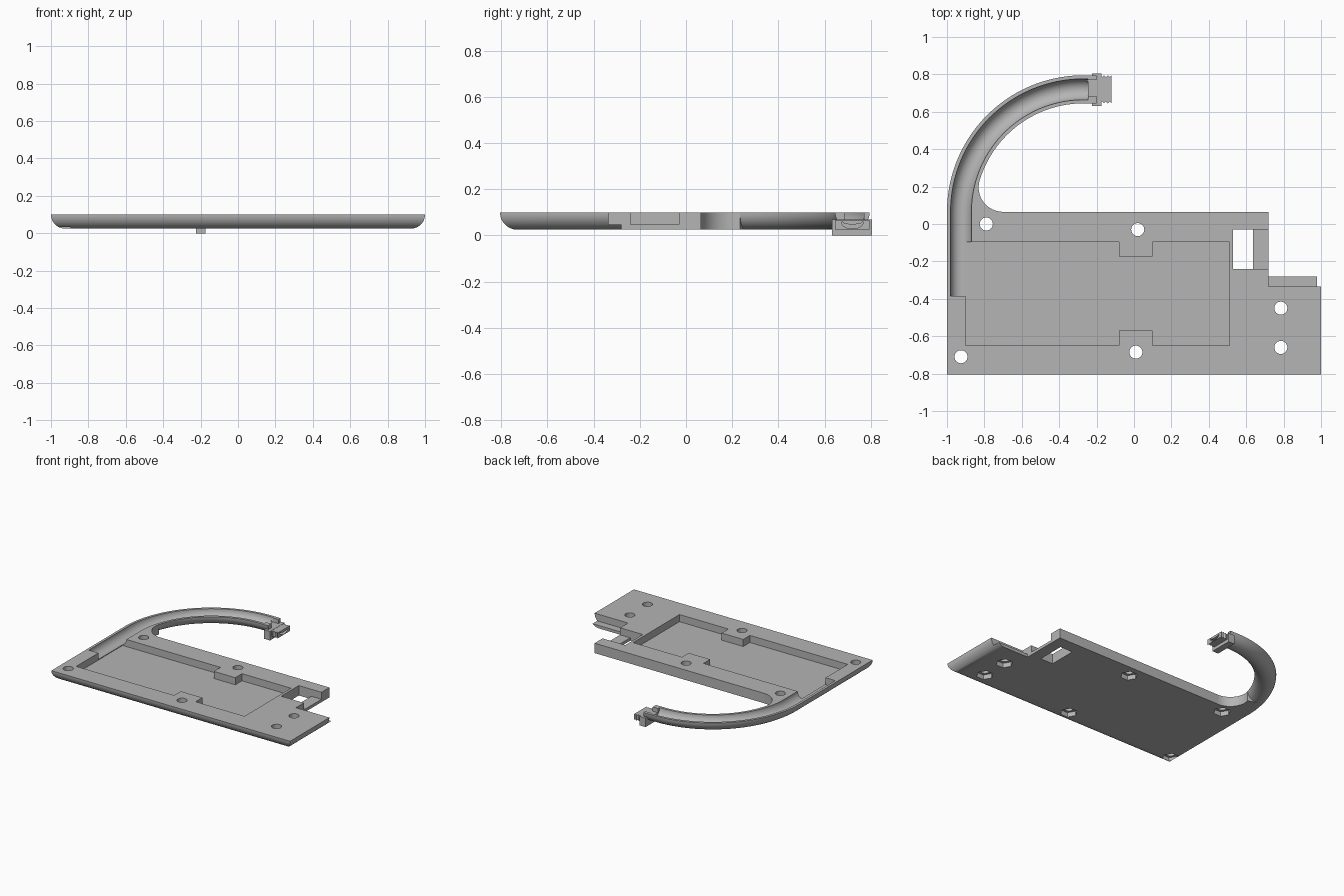
import bpy, bmesh
from math import pi, cos, sin, atan2, radians

cube = bpy.data.objects.get("Cube")
if cube:
    bpy.data.objects.remove(cube, do_unlink=True)

GREY = (0.46, 0.46, 0.46, 1)
mat = bpy.data.materials.new("plain grey")
mat.use_nodes = True
mat.diffuse_color = GREY
mat.node_tree.nodes["Principled BSDF"].inputs["Base Color"].default_value = GREY

BOTTOM, TOP = 0.025, 0.1
ROUND = TOP - BOTTOM            # rounding radius of the shell
FRONT, BACK = -0.805, 0.065
CX, CY, R = -0.27, BACK, 0.655  # centre and radius of the arm's bend
BORE = 0.056                    # radius of the cable channel
cutters = []


def finish(name, bm):
    bmesh.ops.recalc_face_normals(bm, faces=bm.faces)
    mesh = bpy.data.meshes.new(name)
    bm.to_mesh(mesh)
    bm.free()
    mesh.materials.append(mat)
    ob = bpy.data.objects.new(name, mesh)
    bpy.context.collection.objects.link(ob)
    return ob


def loft(name, rings):
    bm = bmesh.new()
    vs = [[bm.verts.new(p) for p in ring] for ring in rings]
    n = len(vs[0])
    for a, b in zip(vs, vs[1:]):
        for i in range(n):
            j = (i + 1) % n
            bm.faces.new((a[i], a[j], b[j], b[i]))
    bm.faces.new(vs[0])
    bm.faces.new(vs[-1])
    return finish(name, bm)


def prism(name, pts, axis, lo, hi):
    place = {"x": lambda a, b, t: (t, a, b),
             "y": lambda a, b, t: (a, t, b),
             "z": lambda a, b, t: (a, b, t)}[axis]
    return loft(name, [[place(a, b, t) for a, b in pts] for t in (lo, hi)])


def box(name, x0, x1, y0, y1, z0, z1):
    return prism(name, [(x0, y0), (x1, y0), (x1, y1), (x0, y1)], "z", z0, z1)


def arc(cx, cy, r, a0, a1, n=12, squash=1):
    angles = [a0 + (a1 - a0) * i / n for i in range(n + 1)]
    return [(cx + r * cos(a), cy + squash * r * sin(a)) for a in angles]


def sweep(name, section, start, end_x):
    stations = [(CX, start, pi)] if start < CY else []
    stations += [(CX, CY, pi - pi / 2 * i / 40) for i in range(41)]
    stations.append((end_x, CY, pi / 2))
    return loft(name, [[(x + cos(a) * (R + u), y + sin(a) * (R + u), z)
                        for u, z in section] for x, y, a in stations])


def combine(ob, tool, operation="DIFFERENCE"):
    mod = ob.modifiers.new("cut", "BOOLEAN")
    mod.object, mod.operation, mod.solver = tool, operation, "EXACT"
    bpy.context.view_layer.objects.active = ob
    bpy.ops.object.modifier_apply(modifier=mod.name)
    tool.hide_render = True
    if tool not in cutters:
        cutters.append(tool)


# Tray body: two rounded profiles crossed
body = prism("tray_body", arc(-1 + ROUND, TOP, ROUND, pi, 1.5 * pi)
             + arc(1 - ROUND, TOP, ROUND, 1.5 * pi, 2 * pi), "y", FRONT, BACK)
side = prism("side_profile", arc(FRONT + ROUND, TOP, ROUND, pi, 1.5 * pi)
             + [(0.2, BOTTOM), (0.2, TOP)], "x", -1.2, 1.2)
combine(body, side, "INTERSECT")

# Stepped corner at the back, with a low ledge
combine(body, box("corner_cut", 0.72, 1.2, -0.28, 0.3, -0.1, 0.3))
combine(body, box("ledge_cut", 0.72, 1.2, -0.335, 0.3, 0.047, 0.3))

# Main pocket with a tab on each long side
combine(body, prism("pocket_cut", [
    (-0.9, -0.65), (-0.08, -0.65), (-0.08, -0.57), (0.1, -0.57), (0.1, -0.65),
    (0.51, -0.65), (0.51, -0.095), (0.1, -0.095), (0.1, -0.175),
    (-0.08, -0.175), (-0.08, -0.095), (-0.9, -0.095)], "z", 0.046, 0.3))

# Side socket and its window
combine(body, box("socket_cut", 0.53, 0.9, -0.24, -0.03, 0.047, 0.3))
combine(body, box("window_cut", 0.53, 0.635, -0.24, -0.03, -0.1, 0.2))

# Screw holes with hexagonal nut recesses underneath
for x, y in [(-0.79, 0), (0.02, -0.03), (-0.925, -0.71),
             (0.01, -0.685), (0.785, -0.45), (0.785, -0.66)]:
    combine(body, prism("hole_cut", arc(x, y, 0.035, 0, 2 * pi, 24)[:-1], "z", -0.1, 0.3))
    combine(body, prism("nut_cut", arc(x, y, 0.06, 0, 2 * pi, 6)[:-1], "z", -0.1, 0.06))

# Curved arm and the web that blends it into the body
arm = sweep("curved_arm", arc(0, TOP, ROUND, pi, 2 * pi, 20), CY, -0.2)
inner = R - ROUND
dx = 0.43
fillet = (inner ** 2 - dx ** 2) / (2 * inner)
lean = atan2(fillet, -dx)
web = prism("arm_web", arc(CX - dx, CY + fillet, fillet, 1.5 * pi, lean, 16)
            + arc(CX, CY, R, lean, pi, 6), "z", BOTTOM, TOP)

# Cable channel through body, web and arm
channel = sweep("channel_cut", arc(0, TOP + 0.001, BORE, pi, 2 * pi, 20)
                + [(BORE, 0.2), (-BORE, 0.2)], -0.385, -0.245)
for part in (body, web, arm):
    combine(part, channel)
MID = CY + R
combine(arm, box("seat_cut", -0.26, -0.1, MID - 0.035, MID + 0.05, 0.068, 0.3))

# End flange
box("end_flange", -0.225, -0.175, MID - 0.088, MID + 0.085, 0, 0.068)

# Ridged plug beyond the flange
ridges = [(-0.19 + 0.01 * i, 0.065 + 0.01 * (i % 2)) for i in range(8)]
plug = prism("ridged_plug", [(x, MID - w) for x, w in ridges]
             + [(x, MID + w) for x, w in reversed(ridges)], "z", BOTTOM, 0.066)
slot = (arc(MID, 0.058, 0.048, pi, 2 * pi, 12, 0.6)
        + arc(MID, 0.058, 0.042, 2 * pi, pi, 12, 0.25))
combine(plug, prism("slot_cut", slot, "x", -0.15, 0))

for ob in cutters:
    bpy.data.objects.remove(ob, do_unlink=True)

# Smooth the rounded surfaces, keep the edges sharp
for ob in bpy.context.scene.objects:
    ob.select_set(ob.type == "MESH")
bpy.context.view_layer.objects.active = body
bpy.ops.object.shade_smooth_by_angle(angle=radians(30))
